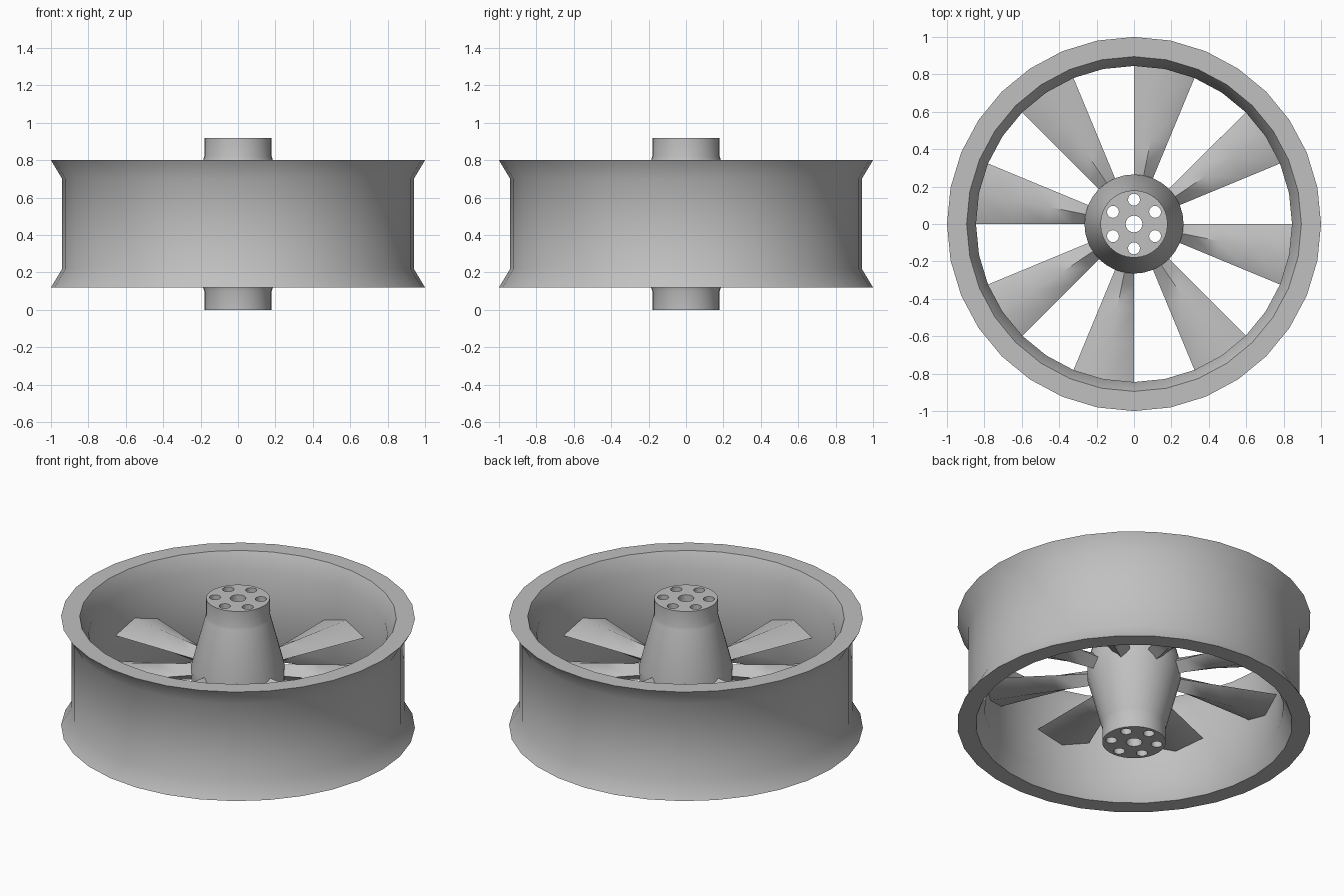
import bpy, bmesh
from math import sin, cos, pi, radians

cube = bpy.data.objects.get("Cube")
if cube:
    bpy.data.objects.remove(cube, do_unlink=True)

SIDES = 32
BLADES = 8
MID = 0.46          # height of the symmetry plane

metal = bpy.data.materials.new("grey_metal")
metal.use_nodes = True
GREY = (0.53, 0.53, 0.53, 1)
metal.diffuse_color = GREY
metal.node_tree.nodes["Principled BSDF"].inputs["Base Color"].default_value = GREY


def polar(r, a, z):
    return (r * cos(a), r * sin(a), z)


def finish(name, bm, angle):
    bmesh.ops.recalc_face_normals(bm, faces=bm.faces[:])
    mesh = bpy.data.meshes.new(name)
    bm.to_mesh(mesh)
    bm.free()
    mesh.materials.append(metal)
    mesh.shade_smooth()
    mesh.set_sharp_from_angle(angle=radians(angle))
    obj = bpy.data.objects.new(name, mesh)
    bpy.context.collection.objects.link(obj)
    return obj


def skin(bm, rings, capped):
    """Bridge equal loops of vertices; cap both ends or close into a ring."""
    n = len(rings[0])
    pairs = list(zip(rings, rings[1:]))
    if capped:
        bm.faces.new(rings[0])
        bm.faces.new(rings[-1])
    else:
        pairs.append((rings[-1], rings[0]))
    for a, b in pairs:
        for i in range(n):
            j = (i + 1) % n
            bm.faces.new((a[i], a[j], b[j], b[i]))


def lathe(bm, profile, capped, sides=SIDES, centre=(0, 0)):
    rings = []
    for r, z in profile:
        ring = []
        for i in range(sides):
            x, y, h = polar(r, 2 * pi * i / sides, z)
            ring.append(bm.verts.new((x + centre[0], y + centre[1], h)))
        rings.append(ring)
    skin(bm, rings, capped)


# Rim: a band flared at both edges
bm = bmesh.new()
upper_outer = [(0.94, 0.24), (1.0, 0.34)]
upper_inner = [(0.895, 0.34), (0.845, 0.24)]
upper = upper_outer + upper_inner
profile = [(r, MID + h) for r, h in upper]
profile += [(r, MID - h) for r, h in reversed(upper)]
lathe(bm, profile, capped=False)
finish("rim", bm, 40)

# Hub: a double cone with short cylindrical ends
bm = bmesh.new()
half = [(0.265, 0.04), (0.185, 0.345), (0.18, 0.36), (0.18, MID)]
profile = [(r, MID - h) for r, h in reversed(half)] + [(r, MID + h) for r, h in half]
lathe(bm, profile, capped=True)
hub = finish("hub", bm, 40)

# Axle bore and six bolt holes, drilled right through the hub
bm = bmesh.new()
ends = (-0.1, 1.02)
lathe(bm, [(0.045, z) for z in ends], True, 20)
for k in range(6):
    x, y, _ = polar(0.13, pi / 2 + k * pi / 3, 0)
    lathe(bm, [(0.032, z) for z in ends], True, 16, (x, y))
drill = finish("hole_cutter", bm, 40)
drill.hide_render = True
cut = hub.modifiers.new("holes", 'BOOLEAN')
cut.operation = 'DIFFERENCE'
cut.solver = 'EXACT'
cut.object = drill
graph = bpy.context.evaluated_depsgraph_get()
drilled = bpy.data.meshes.new_from_object(hub.evaluated_get(graph))
hub.modifiers.clear()
hub.data = drilled
drilled.shade_smooth()
drilled.set_sharp_from_angle(angle=radians(40))
bpy.data.objects.remove(drill, do_unlink=True)

# Blades: radial wedges with a diamond section of constant thickness
WEDGE = pi / BLADES
for k in range(BLADES):
    bm = bmesh.new()
    lead = 2 * pi * k / BLADES
    rings = []
    for r in (0.21, 0.33, 0.46, 0.65, 0.85):
        section = [(0, 0), (0.5, 0.05), (1, 0), (0.5, -0.05)]
        rings.append([bm.verts.new(polar(r, lead - t * WEDGE, MID + h))
                      for t, h in section])
    skin(bm, rings, capped=True)
    finish("blade_%d" % (k + 1), bm, 58)
